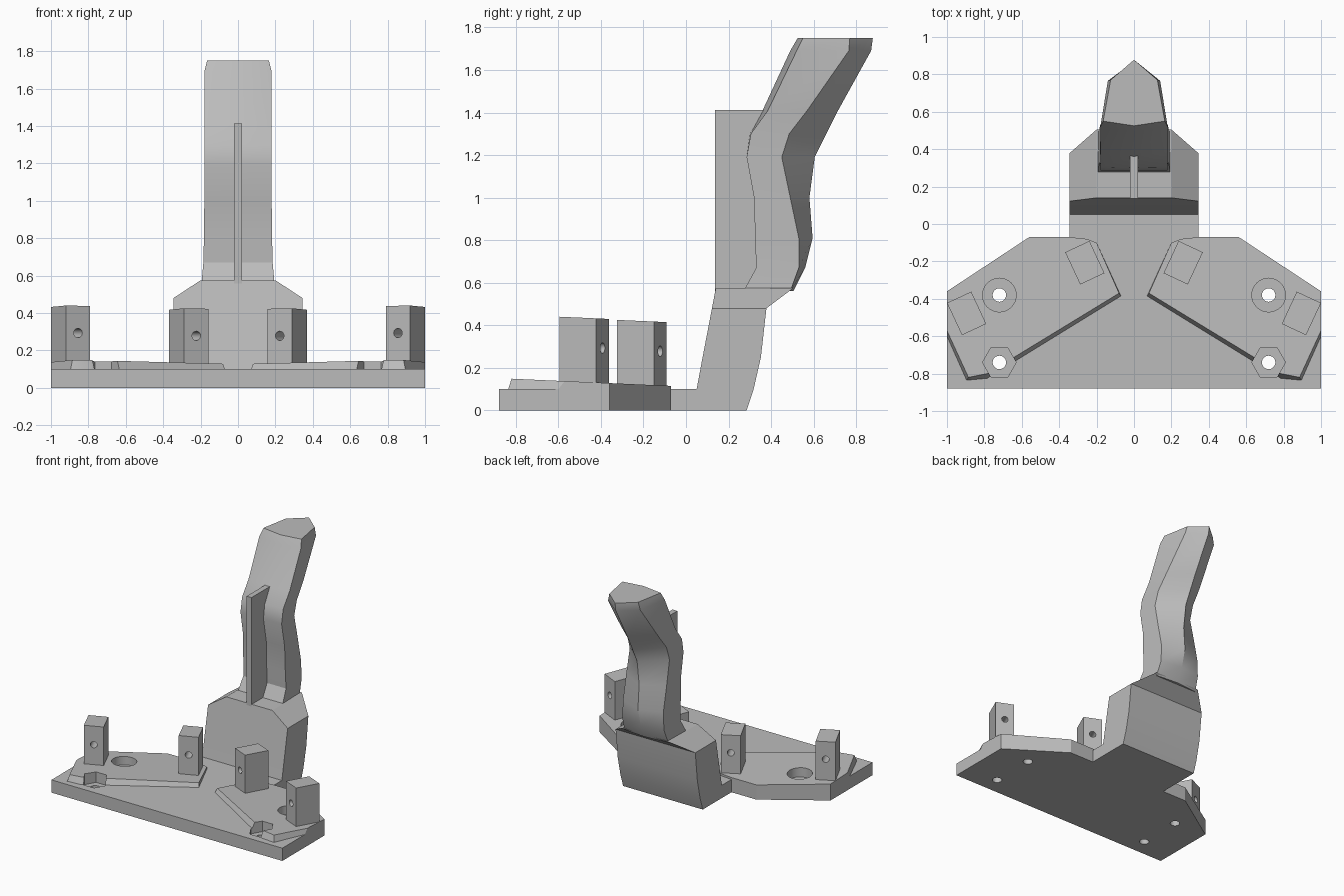
import bpy, bmesh, math
from mathutils import Matrix, Vector

if "Cube" in bpy.data.objects:
    bpy.data.objects.remove(bpy.data.objects["Cube"])

GREY = (0.5, 0.5, 0.5, 1)
mat = bpy.data.materials.new("plain grey")
mat.use_nodes = True
mat.diffuse_color = GREY
mat.node_tree.nodes["Principled BSDF"].inputs["Base Color"].default_value = GREY


def loft(name, rings):
    """Skin a stack of equal-length rings and cap both ends."""
    bm = bmesh.new()
    loops = [[bm.verts.new(p) for p in ring] for ring in rings]
    for low, high in zip(loops, loops[1:]):
        for i in range(len(low)):
            j = (i + 1) % len(low)
            bm.faces.new((low[i], low[j], high[j], high[i]))
    bm.faces.new(loops[0][::-1])
    bm.faces.new(loops[-1])
    bmesh.ops.recalc_face_normals(bm, faces=bm.faces)
    mesh = bpy.data.meshes.new(name)
    bm.to_mesh(mesh)
    bm.free()
    mesh.materials.append(mat)
    ob = bpy.data.objects.new(name, mesh)
    bpy.context.collection.objects.link(ob)
    return ob


def ngon(x, y, z, r, sides):
    return [(x + r * math.cos(math.tau * i / sides), y + r * math.sin(math.tau * i / sides), z)
            for i in range(sides)]


def select(ob):
    bpy.ops.object.select_all(action="DESELECT")
    ob.select_set(True)
    bpy.context.view_layer.objects.active = ob


def cut(ob, cutters):
    for cutter in cutters:
        mod = ob.modifiers.new("cut", "BOOLEAN")
        mod.operation = "DIFFERENCE"
        mod.solver = "EXACT"
        mod.object = cutter
        select(ob)
        bpy.ops.object.modifier_apply(modifier=mod.name)


def smooth(ob, angle):
    select(ob)
    bpy.ops.object.shade_smooth_by_angle(angle=math.radians(angle))


def mirrored(points, s):
    return [(s * p[0], *p[1:]) for p in points]


def pad_top(y):
    return 0.112 - 0.045 * y


# Base plate, symmetric outline
half = [(1, -0.88), (1, -0.36), (0.56, -0.07), (0.345, -0.07), (0.345, 0.15)]
outline = half + mirrored(half[::-1], -1)
plate = loft("base_plate", [[(x, y, z) for x, y in outline] for z in (0, 0.1)])

# Sloping pads: top outline, with the front edges flaring outwards at the foot
pad = [(0.08, -0.37), (0.2, -0.1), (0.25, -0.08), (0.345, -0.07), (0.56, -0.07),
       (1, -0.36), (1, -0.57), (0.885, -0.82), (0.785, -0.80)]
flare = {0: (-0.01, -0.015), 6: (0, -0.03), 7: (0.01, -0.015), 8: (0, -0.025)}

for side, s in (("left", 1), ("right", -1)):
    foot = [(x + flare.get(i, (0, 0))[0], y + flare.get(i, (0, 0))[1], 0.1)
            for i, (x, y) in enumerate(pad)]
    top = [(x, y, pad_top(y)) for x, y in pad]
    pad_ob = loft(side + "_pad", [mirrored(foot, s), mirrored(top, s)])

    # Screw holes with a round and a hexagonal pocket
    cutters = []
    for y, sides in ((-0.38, 32), (-0.74, 6)):
        cutters.append(loft("pocket", [ngon(s * 0.72, y, z, 0.09, sides) for z in (0.06, 0.3)]))
        cutters.append(loft("bore", [ngon(s * 0.72, y, z, 0.036, 24) for z in (-0.1, 0.3)]))
    cut(plate, cutters)
    cut(pad_ob, cutters)
    for c in cutters:
        bpy.data.objects.remove(c)
    smooth(pad_ob, 25)

    # Upright posts with a cross hole
    turn = math.radians(-25)
    for label, cx, cy, height in (("inner", 0.263, -0.207, 0.42), ("outer", 0.895, -0.478, 0.435)):
        spin = Matrix.Translation((cx, cy, 0)) @ Matrix.Rotation(turn, 4, "Z")
        rect = [spin @ Vector((a * 0.0715, b * 0.095, 0)) for a, b in
                ((-1, -1), (1, -1), (1, 1), (-1, 1))]
        rings = [[(s * p.x, p.y, 0.1) for p in rect],
                 [(s * p.x, p.y, height - 0.045 * (p.y - cy)) for p in rect]]
        post = loft(f"{side}_{label}_post", rings)
        bore = []
        for d in (-0.2, 0.2):
            ring = [spin @ Vector((x, d, z)) for x, z, _ in ngon(0, height - 0.142, 0, 0.025, 20)]
            bore.append([(s * p.x, p.y, p.z) for p in ring])
        drill = loft("drill", bore)
        cut(post, [drill])
        bpy.data.objects.remove(drill)
        smooth(post, 25)

smooth(plate, 25)

# Neck block: height, front, back, half width
neck = [(0, 0.03, 0.285, 0.345), (0.1, 0.05, 0.318, 0.345), (0.25, 0.078, 0.352, 0.345),
        (0.48, 0.122, 0.378, 0.345), (0.575, 0.14, 0.505, 0.2)]
smooth(loft("neck_block", [[(-w, f, z), (w, f, z), (w, b, z), (-w, b, z)]
                           for z, f, b, w in neck]), 20)

# Curved grip: height, front ridge, front corner (y, x), rear corner (y, x), rear ridge
grip = [(0.56, 0.27, 0.27, 0.195, 0.49, 0.19, 0.505),
        (0.67, 0.33, 0.33, 0.185, 0.53, 0.18, 0.56),
        (0.81, 0.325, 0.325, 0.182, 0.53, 0.175, 0.595),
        (1.0, 0.32, 0.32, 0.18, 0.49, 0.175, 0.58),
        (1.19, 0.285, 0.285, 0.178, 0.45, 0.172, 0.605),
        (1.3, 0.3, 0.305, 0.178, 0.485, 0.17, 0.66),
        (1.41, 0.36, 0.385, 0.178, 0.57, 0.165, 0.715),
        (1.69, 0.49, 0.52, 0.18, 0.765, 0.14, 0.87),
        (1.75, 0.525, 0.55, 0.165, 0.77, 0.125, 0.878)]
smooth(loft("grip", [[(0, f, z), (cx, cy, z), (rx, ry, z), (0, b, z), (-rx, ry, z), (-cx, cy, z)]
                     for z, f, cy, cx, ry, rx, b in grip]), 25)

# Front rib
loft("front_rib", [[(-0.021, 0.137, z), (0.021, 0.137, z), (0.021, 0.37, z), (-0.021, 0.37, z)]
                   for z in (0.55, 1.412)])
